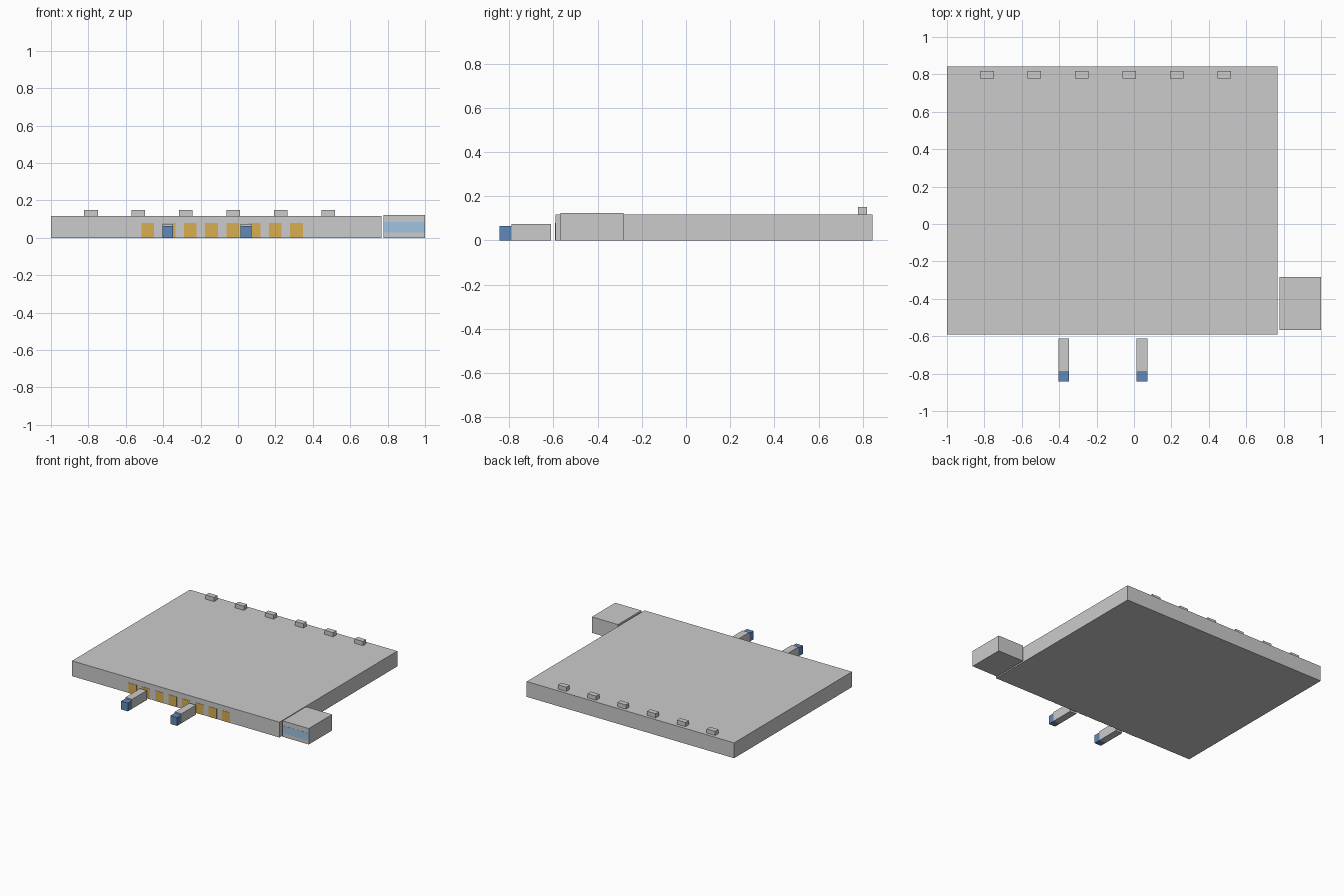
import bpy

if "Cube" in bpy.data.objects:
    bpy.data.objects.remove(bpy.data.objects["Cube"])


def material(name, rgb):
    m = bpy.data.materials.new(name)
    m.diffuse_color = (*rgb, 1)
    m.use_nodes = True
    m.node_tree.nodes["Principled BSDF"].inputs["Base Color"].default_value = m.diffuse_color
    return m


def box(name, x, y, z, mat=None):
    """Box from (min, max) ranges on each axis."""
    bpy.ops.mesh.primitive_cube_add(
        size=1, location=[(a + b) / 2 for a, b in (x, y, z)])
    o = bpy.context.object
    o.name = name
    o.scale = [b - a for a, b in (x, y, z)]
    bpy.ops.object.transform_apply(location=False, rotation=False, scale=True)
    if mat:
        o.data.materials.append(mat)
    return o


def around(c, width):
    return (c - width / 2, c + width / 2)


door_yellow = material("door_yellow", (0.68, 0.42, 0.08))
glass_blue = material("glass_blue", (0.35, 0.55, 0.75))
cab_blue = material("cab_blue", (0.12, 0.25, 0.48))
trailer_white = material("trailer_white", (0.8, 0.8, 0.83))

FRONT, BACK, ROOF = -0.59, 0.843, 0.118

# Warehouse hall
box("warehouse_hall", (-1.0, 0.766), (FRONT, BACK), (0, ROOF))

# Office annex with a window band on its front
box("office_annex", (0.777, 1.0), (-0.567, -0.283), (0, 0.123))
box("office_window_band", (0.778, 0.999), (-0.568, -0.566), (0.028, 0.086), glass_blue)

# Row of loading dock doors
for i in range(8):
    box(f"dock_door_{i + 1}", around(-0.483 + i * 0.1137, 0.068),
        (FRONT - 0.002, FRONT + 0.001), (0, 0.079), door_yellow)

# Rooftop units along the back edge
for i in range(6):
    box(f"rooftop_unit_{i + 1}", around(-0.786 + i * 0.2536, 0.073),
        around(0.799, 0.04), (ROOF, 0.15))

# Parked trucks
for i, x in enumerate((-0.376, 0.043)):
    box(f"truck_trailer_{i + 1}", around(x, 0.057), (-0.79, -0.612), (0, 0.073), trailer_white)
    box(f"truck_cab_{i + 1}", around(x, 0.057), (-0.843, -0.79), (0, 0.064), cab_blue)
